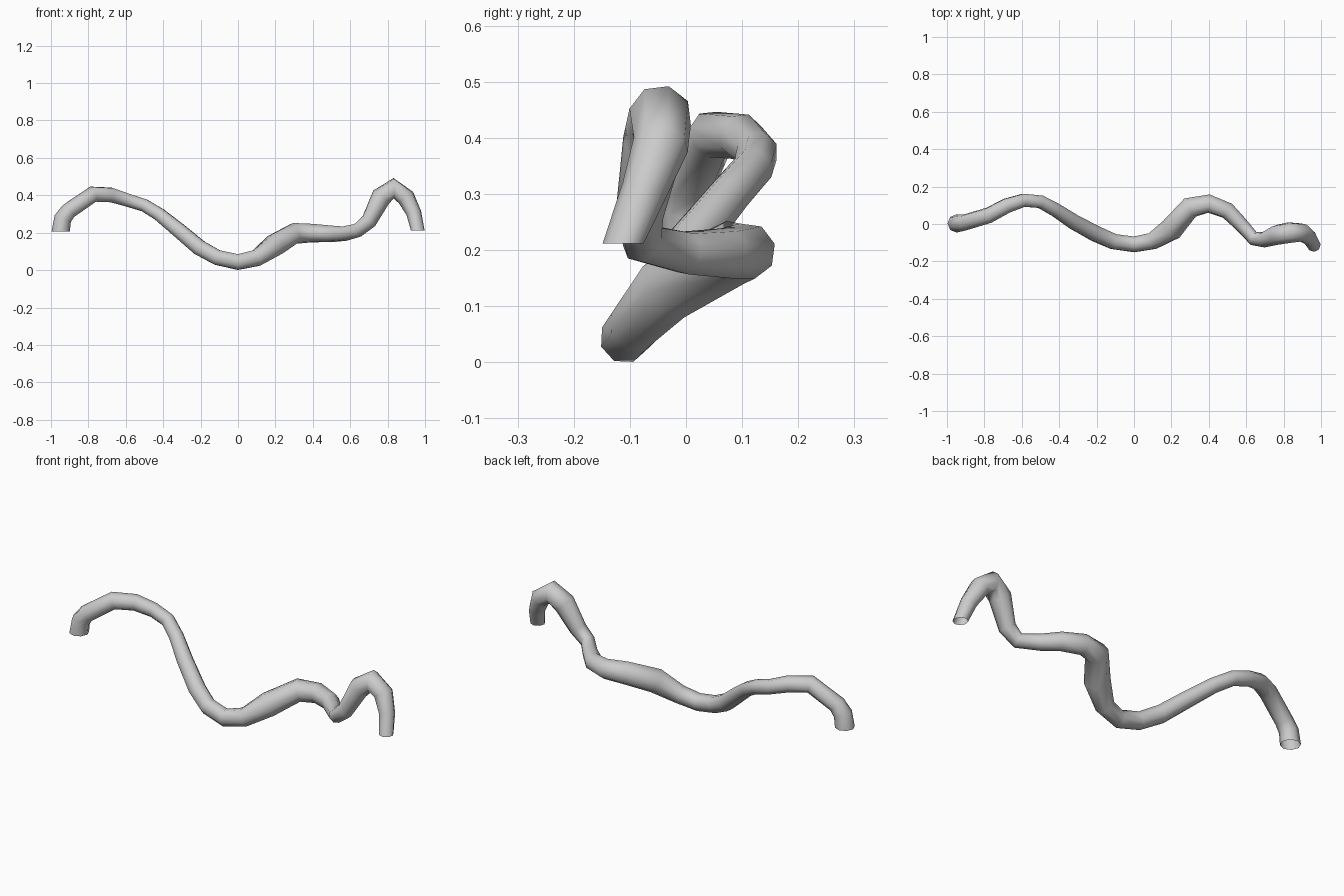
import bpy, bmesh, math
from mathutils import Vector

if "Cube" in bpy.data.objects:
    bpy.data.objects.remove(bpy.data.objects["Cube"])

SIDES = 8
# Centre line stations: x, y, z, radius
PATH = [
    (-.948, .003, .206, .048), (-.937, .004, .275, .046), (-.905, .008, .317, .043),
    (-.775, .047, .406, .043), (-.68, .098, .402, .041), (-.59, .127, .374, .037),
    (-.5, .119, .346, .036), (-.42, .076, .297, .037), (-.32, .01, .216, .041),
    (-.205, -.052, .119, .044), (-.11, -.094, .067, .043), (0, -.109, .043, .044),
    (.1, -.091, .065, .047), (.2, -.028, .136, .062), (.3, .088, .196, .057),
    (.4, .109, .198, .050), (.5, .071, .194, .045), (.57, .0, .195, .039),
    (.64, -.078, .213, .037), (.70, -.083, .262, .042), (.765, -.058, .390, .054),
    (.832, -.046, .437, .056), (.898, -.045, .388, .049), (.94, -.075, .305, .040),
    (.961, -.112, .212, .036),
]

def tube(name, path):
    """Open-ended tube with a twist-free cross-section along the path."""
    pts = [Vector(p[:3]) for p in path]
    last = len(pts) - 1
    bm = bmesh.new()
    rings, prev, side = [], None, Vector((0, 1, 0))
    for i, p in enumerate(pts):
        if i == 0:
            t = Vector((0, 0, 1))          # level cut ends
        elif i == last:
            t = Vector((0, 0, -1))
        else:
            t = ((pts[i + 1] - p).normalized() + (p - pts[i - 1]).normalized()).normalized()
        if prev:
            side = prev.rotation_difference(t) @ side
        side = (side - t * side.dot(t)).normalized()
        up, r, prev = t.cross(side), path[i][3] * 1.02, t
        rings.append([bm.verts.new(p + r * (side * math.cos(a) + up * math.sin(a)))
                      for a in (2 * math.pi * k / SIDES for k in range(SIDES))])
    for a, b in zip(rings, rings[1:]):
        for k in range(SIDES):
            n = (k + 1) % SIDES
            bm.faces.new((a[k], a[n], b[n], b[k])).smooth = True
    bmesh.ops.recalc_face_normals(bm, faces=bm.faces)
    me = bpy.data.meshes.new(name)
    bm.to_mesh(me)
    bm.free()
    ob = bpy.data.objects.new(name, me)
    bpy.context.collection.objects.link(ob)
    return ob

# Winding hollow tube
tube("winding_tube", PATH)
